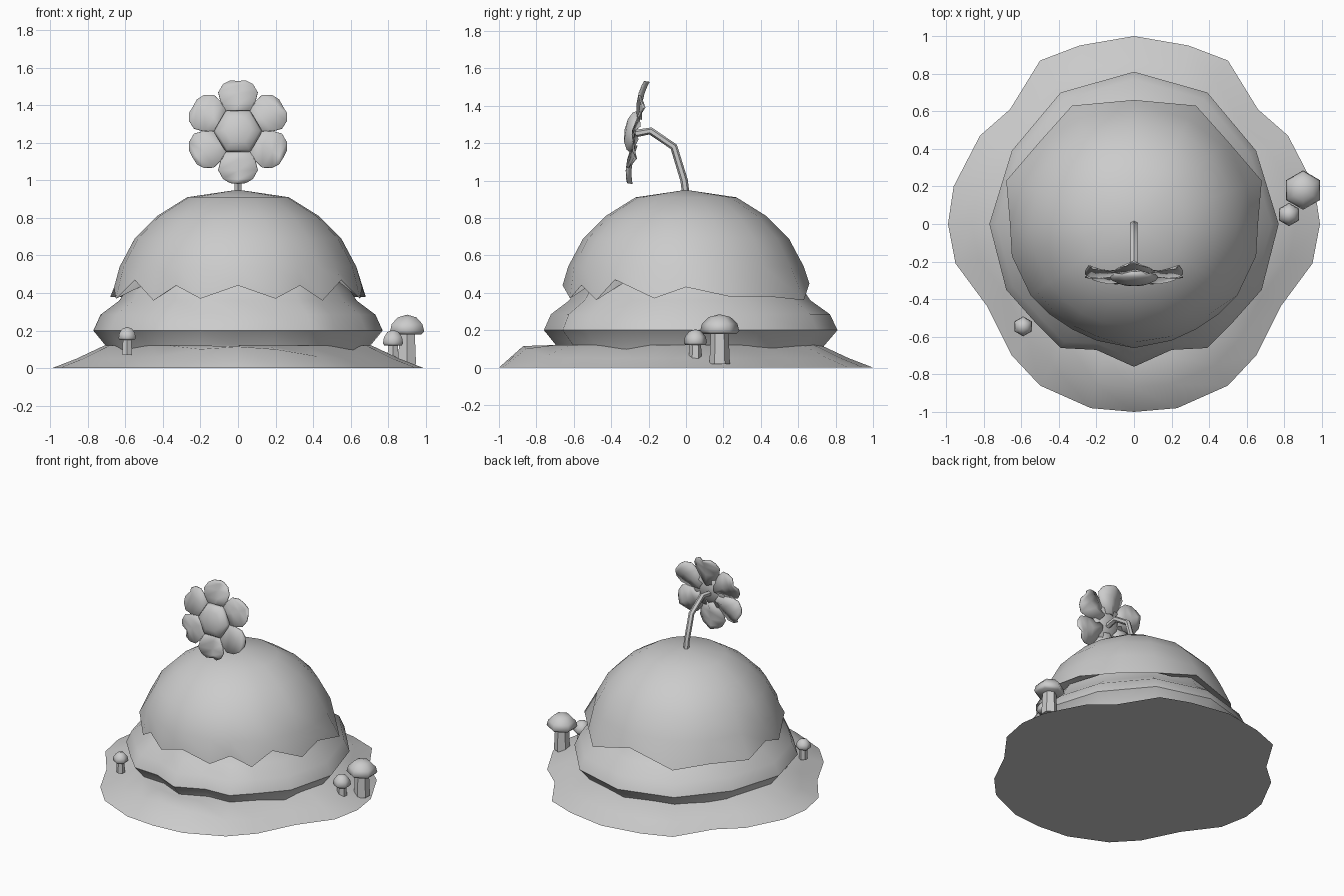
import bpy, bmesh, math
from mathutils import Vector, Matrix

if "Cube" in bpy.data.objects:
    bpy.data.objects.remove(bpy.data.objects["Cube"])

grey = bpy.data.materials.new("plain_grey")
grey.diffuse_color = (0.6, 0.6, 0.6, 1)
grey.use_nodes = True
grey.node_tree.nodes["Principled BSDF"].inputs["Base Color"].default_value = grey.diffuse_color


def finish(name, bm, angle=50, matrix=None):
    """Turn a bmesh into a named, smooth-shaded object."""
    bmesh.ops.recalc_face_normals(bm, faces=bm.faces)
    if matrix:
        bm.transform(matrix)
    mesh = bpy.data.meshes.new(name)
    bm.to_mesh(mesh)
    bm.free()
    mesh.materials.append(grey)
    obj = bpy.data.objects.new(name, mesh)
    bpy.context.collection.objects.link(obj)
    bpy.ops.object.select_all(action='DESELECT')
    obj.select_set(True)
    bpy.context.view_layer.objects.active = obj
    bpy.ops.object.shade_smooth_by_angle(angle=math.radians(angle))
    return obj


def loft(name, rings, tip=None, angle=50, matrix=None):
    """Skin a stack of rings; flat cap on the first, point or cap on the last."""
    bm = bmesh.new()
    loops = [[bm.verts.new(p) for p in ring] for ring in rings]
    n = len(loops[0])
    for a, b in zip(loops, loops[1:]):
        for i in range(n):
            j = (i + 1) % n
            bm.faces.new((a[i], a[j], b[j], b[i]))
    bm.faces.new(loops[0])
    if tip is None:
        bm.faces.new(loops[-1])
    else:
        t = bm.verts.new(tip)
        for i in range(n):
            bm.faces.new((loops[-1][i], loops[-1][(i + 1) % n], t))
    return finish(name, bm, angle, matrix)


def mirrored(half):
    """Half outline from back to front on +x, completed on -x."""
    return half + [(-p[0],) + tuple(p[1:]) for p in reversed(half[1:-1])]


def scaled(outline, k, z):
    return [(p[0] * k, p[1] * k, z) for p in outline]


def circle(r, z, n=6):
    return [(r * math.sin(math.tau * i / n), r * math.cos(math.tau * i / n), z)
            for i in range(n)]


# Wavy brim, flat underneath, raised at the front
brim = mirrored([(0, 1), (.29, .95), (.5, .87), (.66, .61), (.82, .47),
                 (.96, .2), (.99, 0), (.95, -.21), (.78, -.44), (.65, -.70),
                 (.5, -.86), (.23, -.98), (0, -1)])
ridge = [(x * .87, y * .87, .05 + .065 * max(0, -y) ** 12) for x, y in brim]
loft("brim", [scaled(brim, 1, 0), ridge, scaled(brim, .72, .12)])

# Bulging middle layer
bulge = mirrored([(0, .81), (.39, .70), (.65, .39), (.77, 0), (.68, -.35),
                  (.52, -.53), (.39, -.66), (.2, -.67), (0, -.76)])
loft("middle_layer", [scaled(bulge, k, z) for k, z in
                      ((.88, .03), (.91, .115), (1, .2), (.95, .285),
                       (.82, .36), (.74, .46))])

# Domed top with a ragged hem
hem = mirrored([(0, .66, .45), (.33, .63, .36), (.5, .44, .38),
                (.68, .23, .38), (.66, 0, .43), (.65, -.17, .37),
                (.55, -.38, .47), (.45, -.48, .36), (.33, -.56, .44),
                (.2, -.62, .37), (0, -.66, .44)])


def dome_ring(r, z):
    return [tuple(Vector((x, y, 0)).normalized() * r + Vector((0, 0, z)))
            for x, y, _ in hem]


loft("dome", [dome_ring(.54, .47), hem, dome_ring(.63, .54),
              dome_ring(.55, .69), dome_ring(.43, .81), dome_ring(.27, .91)],
     tip=(0, 0, .95))


# Rounded six-sided cap shared by mushrooms and flower centre
def cap(name, r, h, matrix, under=.85):
    loft(name, [circle(r * under, 0), circle(r, h * .15), circle(r * .9, h * .52),
                circle(r * .55, h * .86)], tip=(0, 0, h), angle=60, matrix=matrix)


# Mushrooms: x, y, stem bottom, cap bottom, cap top, cap radius, stem radius
for i, (x, y, z0, z1, z2, r, s) in enumerate((
        (.90, .18, .02, .18, .285, .105, .055),
        (.825, .05, .03, .12, .205, .062, .035),
        (-.59, -.545, .07, .15, .22, .053, .03))):
    loft(f"mushroom_stem_{i + 1}", [circle(s, z0), circle(s * .85, z1 + .02)],
         matrix=Matrix.Translation((x, y, 0)))
    cap(f"mushroom_cap_{i + 1}", r, z2 - z1, Matrix.Translation((x, y, z1)))

# Bent flower stem
path = [(0, .92), (-.01, 1.0), (-.065, 1.18), (-.19, 1.265), (-.275, 1.25)]
rings = []
for i, (y, z) in enumerate(path):
    a, b = path[max(i - 1, 0)], path[min(i + 1, len(path) - 1)]
    d = Vector((0, b[0] - a[0], b[1] - a[1])).normalized()
    side = Vector((0, -d.z, d.y))
    rings.append([Vector((px, 0, 0)) + side * py + Vector((0, y, z))
                  for px, py, _ in circle(.02, 0)])
loft("flower_stem", rings)

# Flower head, tilted slightly upward
head = Matrix.Translation((0, -.275, 1.26)) @ Matrix.Rotation(math.radians(80.5), 4, 'X')
cap("flower_centre", .13, .06,
    head @ Matrix.Translation((0, 0, -.005)) @ Matrix.Rotation(math.radians(30), 4, 'Z'),
    under=.95)

# Six cupped petals: rows of distance, half width, height
rows = [(.07, .035, 0), (.15, .09, .012), (.21, .105, .01),
        (.255, .08, 0), (.277, .042, -.008)]
for k in range(6):
    bm = bmesh.new()
    grid = [[bm.verts.new((w * s, t, h - (.025 if s == 0 else 0)))
             for s in (-1, 0, 1)] for t, w, h in rows]
    for a, b in zip(grid, grid[1:]):
        for j in range(2):
            bm.faces.new((a[j], a[j + 1], b[j + 1], b[j]))
    petal = finish(f"petal_{k + 1}", bm, 50,
                   head @ Matrix.Rotation(math.radians(60 * k), 4, 'Z'))
    thick = petal.modifiers.new("thickness", 'SOLIDIFY')
    thick.thickness = .006
    thick.offset = 0
